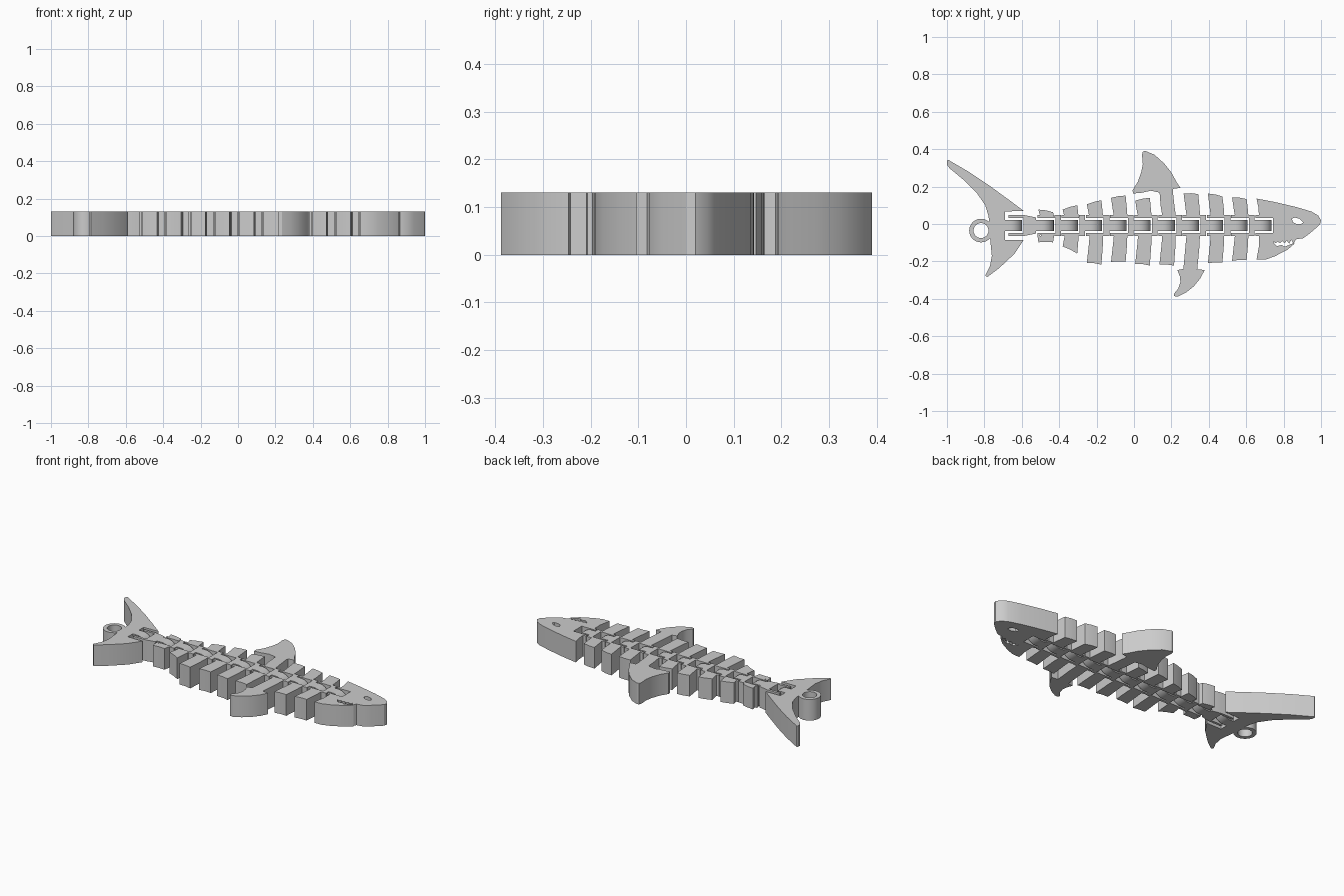
import bpy
from math import cos, sin, pi
from mathutils import Matrix

cube = bpy.data.objects.get("Cube")
if cube:
    bpy.data.objects.remove(cube)

H = 0.13          # thickness of the whole toy
AXIS = -0.008     # y of the spine
PITCH = 0.1294    # distance between ribs
FIRST = -0.466    # x of the rib nearest the tail

grey = bpy.data.materials.new("light_grey")
grey.use_nodes = True
grey.diffuse_color = (0.6, 0.6, 0.6, 1)
grey.node_tree.nodes["Principled BSDF"].inputs["Base Color"].default_value = (0.6, 0.6, 0.6, 1)


def prism(name, loops, depth, matrix):
    """Fill closed outlines (inner ones become holes), extrude, make a mesh."""
    curve = bpy.data.curves.new(name, 'CURVE')
    curve.dimensions = '2D'
    curve.fill_mode = 'BOTH'
    curve.extrude = depth / 2
    for loop in loops:
        spline = curve.splines.new('POLY')
        spline.points.add(len(loop) - 1)
        for p, (x, y) in zip(spline.points, loop):
            p.co = (x, y, 0, 1)
        spline.use_cyclic_u = True
    temp = bpy.data.objects.new(name + "_outline", curve)
    bpy.context.collection.objects.link(temp)
    graph = bpy.context.evaluated_depsgraph_get()
    mesh = bpy.data.meshes.new_from_object(temp.evaluated_get(graph))
    bpy.data.objects.remove(temp)
    mesh.transform(matrix)
    mesh.materials.clear()
    mesh.materials.append(grey)
    obj = bpy.data.objects.new(name, mesh)
    bpy.context.collection.objects.link(obj)
    bpy.ops.object.select_all(action='DESELECT')
    obj.select_set(True)
    bpy.context.view_layer.objects.active = obj
    bpy.ops.object.shade_smooth_by_angle(angle=0.5)
    return obj


def plate(name, *loops):
    return prism(name, loops, H, Matrix.Translation((0, 0, H / 2)))


def tongue(name, start, end):
    """Hinge tongue with a half-round end, reaching into the next part."""
    r = H / 2
    arc = [(end - r + r * cos(a), r + r * sin(a))
           for a in (pi * (i / 16 - 0.5) for i in range(17))]
    turn = Matrix.Translation((0, AXIS, 0)) @ Matrix.Rotation(pi / 2, 4, 'X')
    prism(name, [[(start, 0)] + arc + [(start, H)]], 0.06, turn)


def circle(x, y, r, n=40):
    return [(x + r * cos(2 * pi * i / n), y + r * sin(2 * pi * i / n)) for i in range(n)]


def slot(cx, left):
    """Open slot around a tongue, from lower left to upper left."""
    s = 0.04
    return [(cx + left, AXIS - s), (cx + 0.045, AXIS - s),
            (cx + 0.045, AXIS + s), (cx + left, AXIS + s)]


W = 0.055  # half width of the hinge blocks
UP, DOWN = AXIS + W, AXIS - W


def vertebra(name, cx, top, bottom):
    """Rib with a slotted hinge block; top runs left to right, bottom right to left."""
    outline = top + [(cx + 0.042, UP), (cx + 0.075, UP), (cx + 0.075, DOWN), (cx + 0.042, DOWN)]
    outline += bottom + [(cx - 0.03, DOWN), (cx - 0.05, DOWN)]
    outline += slot(cx, -0.05) + [(cx - 0.05, UP), (cx - 0.03, UP)]
    plate(name, outline)
    tongue(name + "_tongue", cx + 0.07, cx + PITCH + 0.037)


def rib_end(cx, y_left, y_right):
    """Curved rib tip, listed left to right."""
    mid = (y_left + AXIS) / 2
    return [(cx - 0.034, mid), (cx - 0.045, y_left), (cx - 0.005, (y_left + y_right) / 2 + 0.003),
            (cx + 0.033, y_right), (cx + 0.041, mid)]


dorsal_fin = [(0.142, 0.10), (0.137, 0.168), (0.09, 0.178), (0.04, 0.167), (-0.005, 0.163),
              (-0.008, 0.18), (0.02, 0.225), (0.038, 0.275), (0.047, 0.32), (0.043, 0.37),
              (0.048, 0.388), (0.062, 0.39), (0.11, 0.37), (0.16, 0.325), (0.20, 0.275),
              (0.23, 0.22), (0.248, 0.193), (0.21, 0.188), (0.208, 0.17), (0.216, 0.10)]
pectoral_fin = [(0.349, -0.13), (0.338, -0.242), (0.378, -0.246), (0.355, -0.29), (0.32, -0.333),
                (0.28, -0.365), (0.235, -0.388), (0.215, -0.386), (0.213, -0.374), (0.237, -0.345),
                (0.248, -0.31), (0.245, -0.28), (0.232, -0.246), (0.264, -0.24), (0.274, -0.13)]

# Rib tip heights from the tail forward: top left, top right, bottom left, bottom right
ribs = [(0.077, 0.063, -0.098, -0.098), (0.077, 0.10, -0.12, -0.158),
        (0.105, 0.127, -0.208, -0.217), (0.14, 0.152, -0.203, -0.202),
        (0.125, 0.14, -0.213, -0.222), (0, 0, -0.217, -0.222),
        (0.163, 0.16, 0, 0), (0.163, 0.147, -0.21, -0.206),
        (0.143, 0.133, -0.197, -0.192)]
for i, (tl, tr, bl, br) in enumerate(ribs):
    x = FIRST + i * PITCH
    upper = dorsal_fin if i == 5 else rib_end(x, tl, tr)
    lower = pectoral_fin if i == 6 else rib_end(x, bl, br)[::-1]
    vertebra(f"rib_{i + 1}", x, upper, lower)

# Plain link between the tail and the first rib
x = -0.635
plate("tail_link", [(x - 0.035, UP), (x + 0.05, UP), (x + 0.11, UP - 0.012),
                    (x + 0.11, DOWN + 0.012), (x + 0.05, DOWN), (x - 0.035, DOWN)] + slot(x, -0.035))
tongue("tail_link_tongue", x + 0.1, FIRST + 0.037)

# Tail fin with its hinge recess, tongue and key ring
plate("tail_fin", [(-1, 0.34), (-0.993, 0.343), (-0.88, 0.277), (-0.77, 0.203), (-0.67, 0.13),
                   (-0.59, 0.07), (-0.69, 0.067), (-0.69, -0.086), (-0.59, -0.086),
                   (-0.64, -0.16), (-0.72, -0.235), (-0.785, -0.284), (-0.795, -0.275),
                   (-0.77, -0.225), (-0.76, -0.17), (-0.766, -0.11), (-0.773, -0.035),
                   (-0.777, 0.04), (-0.795, 0.10), (-0.84, 0.165), (-0.91, 0.235),
                   (-0.985, 0.297), (-1, 0.317)])
tongue("tail_tongue", -0.7, x + 0.037)
plate("key_ring", circle(-0.818, -0.035, 0.063), circle(-0.818, -0.035, 0.04))

# Head with hinge slot, toothed mouth and eye hole
hx = FIRST + 9 * PITCH
teeth = []
for i in range(5):
    tx = 0.865 - i * 0.024
    teeth += [(tx, -0.082 - i * 0.003), (tx - 0.012, -0.106 + i * 0.001)]
head = [(0.655, 0.136), (0.75, 0.118), (0.87, 0.09), (0.95, 0.066), (0.985, 0.045), (1, 0.02),
        (0.995, 0), (0.975, -0.02), (0.94, -0.05), (0.905, -0.076)]
jaw = [(0.745, -0.092), (0.75, -0.106), (0.765, -0.118), (0.79, -0.112), (0.805, -0.122),
       (0.83, -0.112), (0.84, -0.106), (0.86, -0.104), (0.82, -0.138), (0.75, -0.174), (0.70, -0.191),
       (0.655, -0.191), (0.668, -0.12), (0.668, DOWN), (0.65, DOWN)]
eye = [(0.843, 0.028), (0.86, 0.034), (0.885, 0.028), (0.904, 0.008), (0.895, 0), (0.87, 0), (0.85, 0.01)]
plate("head", head + teeth + jaw + slot(hx, 0.65 - hx) + [(0.65, UP), (0.668, UP), (0.665, 0.09)], eye)
